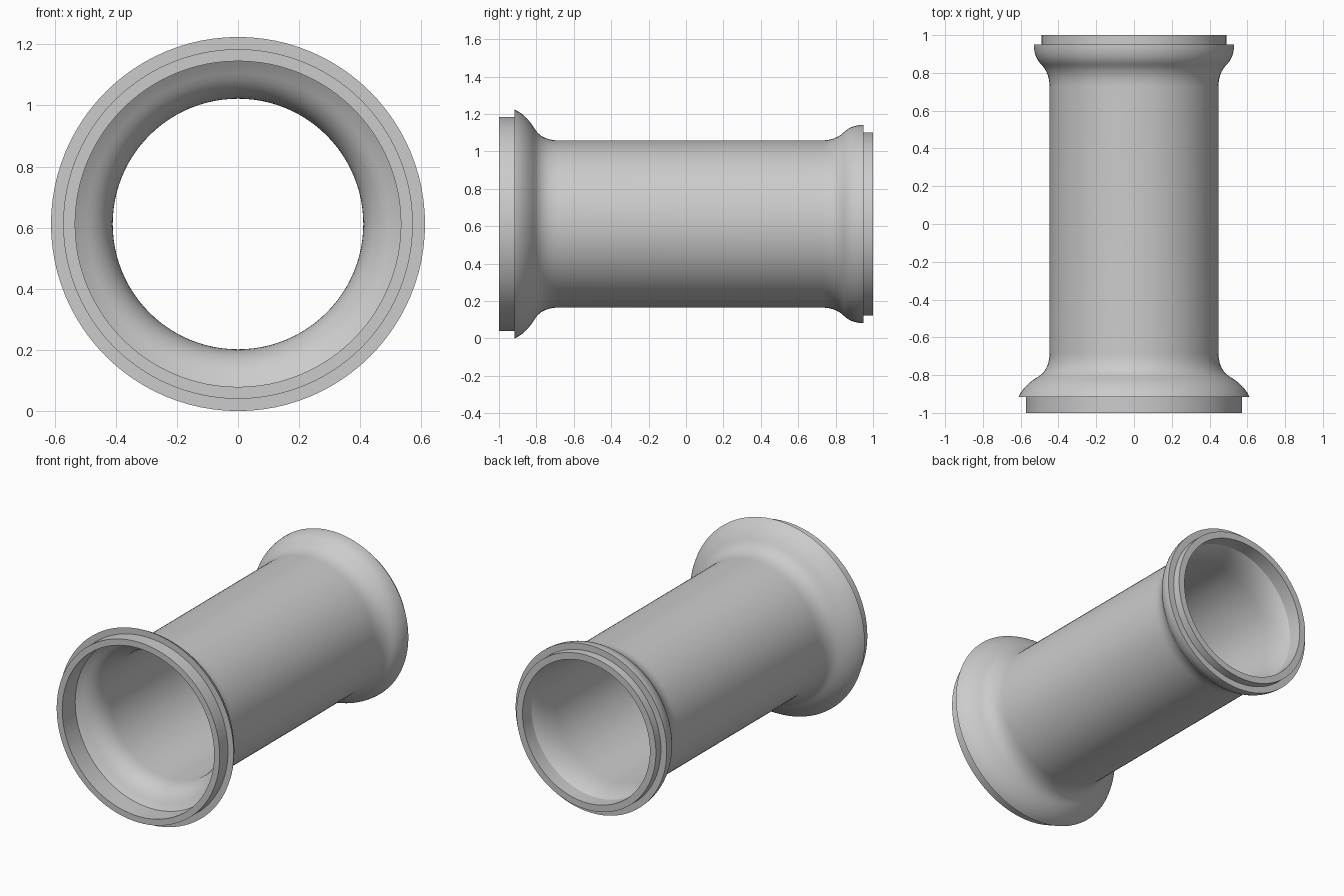
import bpy, bmesh, math
from mathutils import Vector, Matrix

cube = bpy.data.objects.get("Cube")
if cube:
    bpy.data.objects.remove(cube)

SEGMENTS = 96
AXIS_Z = 0.612
BORE, TUBE = 0.41, 0.447

grey = bpy.data.materials.new("plain grey")
grey.use_nodes = True
colour = (0.6, 0.6, 0.6, 1)
grey.diffuse_color = colour
grey.node_tree.nodes["Principled BSDF"].inputs["Base Color"].default_value = colour


def bend(start, control, end, steps=10):
    """Points of a quadratic curve, given as (y, radius)."""
    a, b, c = Vector(start), Vector(control), Vector(end)
    ts = [i / steps for i in range(steps + 1)]
    return [a * (1 - t) ** 2 + b * 2 * t * (1 - t) + c * t * t for t in ts]


def lathe(name, profile):
    """Turn a closed (y, radius) profile around the y axis."""
    bm = bmesh.new()
    rings = []
    for y, r in profile:
        angles = [2 * math.pi * i / SEGMENTS for i in range(SEGMENTS)]
        rings.append([bm.verts.new((r * math.sin(a), y, AXIS_Z + r * math.cos(a)))
                      for a in angles])
    for k, ring in enumerate(rings):
        other = rings[(k + 1) % len(rings)]
        for i in range(SEGMENTS):
            j = (i + 1) % SEGMENTS
            bm.faces.new((ring[i], ring[j], other[j], other[i]))
    bmesh.ops.recalc_face_normals(bm, faces=bm.faces)
    mesh = bpy.data.meshes.new(name)
    bm.to_mesh(mesh)
    bm.free()
    mesh.materials.append(grey)
    obj = bpy.data.objects.new(name, mesh)
    bpy.context.collection.objects.link(obj)
    bpy.ops.object.select_all(action='DESELECT')
    obj.select_set(True)
    bpy.context.view_layer.objects.active = obj
    bpy.ops.object.shade_smooth_by_angle(angle=math.radians(25))
    return obj


# Outside: front lip, wide front flare, straight tube, smaller back flare, back lip
outside = [(-1, 0.572), (-0.917, 0.572)]
outside += bend((-0.917, 0.612), (-0.855, 0.585), (-0.81, 0.51))
outside += bend((-0.81, 0.51), (-0.772, TUBE), (-0.68, TUBE))[1:]
outside += bend((0.725, TUBE), (0.8, TUBE), (0.845, 0.492))
outside += bend((0.845, 0.492), (0.885, 0.53), (0.95, 0.53))[1:]
outside += [(0.95, 0.489), (1, 0.489)]

# Inside: back socket, bore, front socket
inside = [(1, 0.447)]
inside += bend((0.91, 0.447), (0.84, BORE), (0.73, BORE))
inside += bend((-0.69, BORE), (-0.795, BORE), (-0.842, 0.49))
inside += bend((-0.842, 0.49), (-0.855, 0.512), (-0.87, 0.533))[1:]
inside += [(-1, 0.533)]

lathe("flared_pipe", outside + inside)
